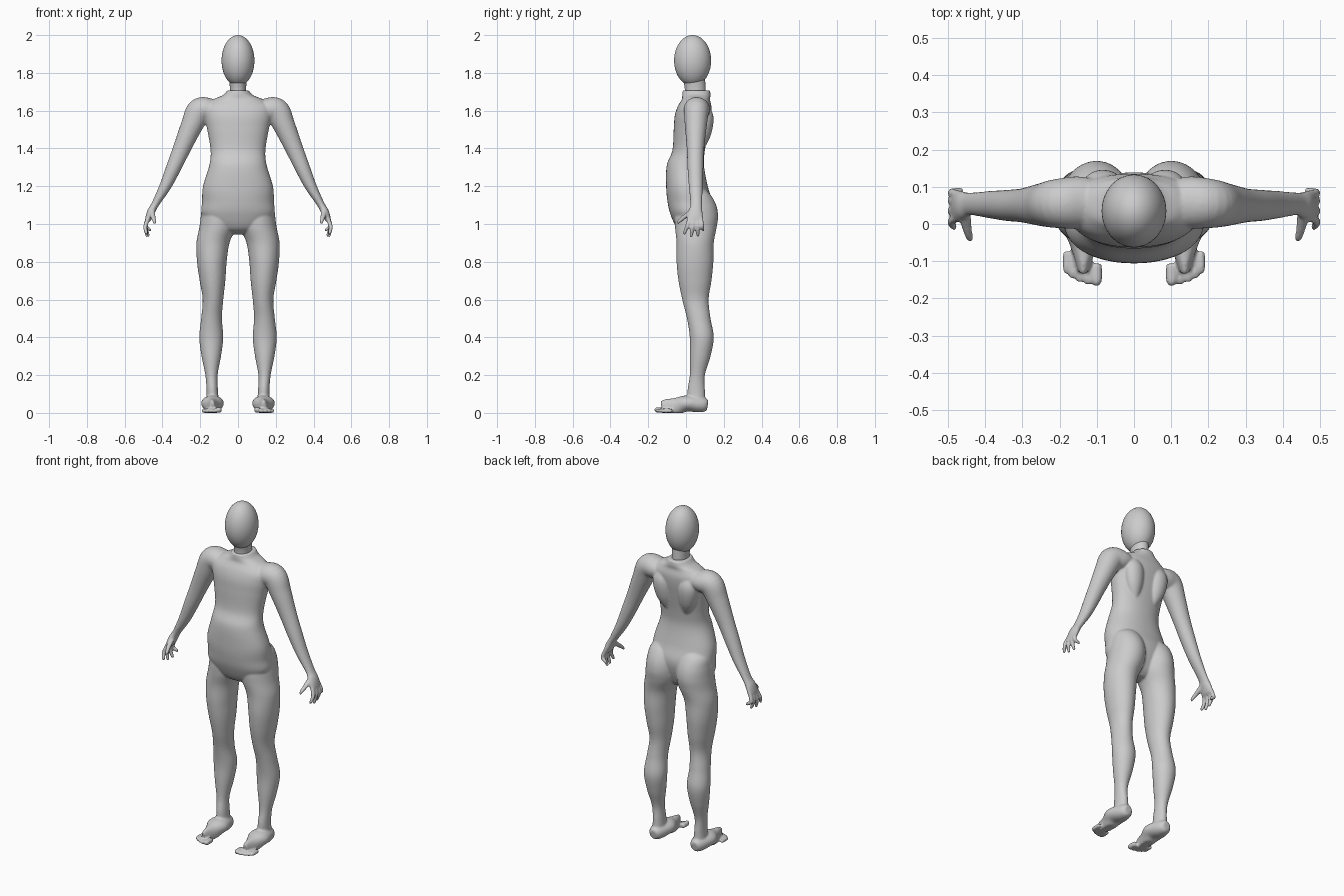
import bpy, bmesh, math
from mathutils import Vector


def catmull(p0, p1, p2, p3, t):
    return [0.5 * (2 * b + (c - a) * t + (2 * a - 5 * b + 4 * c - d) * t * t
                   + (3 * b - a - 3 * c + d) * t ** 3)
            for a, b, c, d in zip(p0, p1, p2, p3)]


def loft(bm, rows, hint=(0, 1, 0), normal=None, power=2.0, mirror=1, n=40, steps=6):
    """Smooth tube through rows (x, y, z, radius_u, radius_v); v follows the hint axis."""
    fine = []
    for i in range(len(rows) - 1):
        p = [rows[max(0, min(len(rows) - 1, i + k))] for k in (-1, 0, 1, 2)]
        fine += [catmull(*p, s / steps) for s in range(steps)]
    fine.append(list(rows[-1]))
    rings = []
    for i, r in enumerate(fine):
        a, b = fine[max(0, i - 1)], fine[min(len(fine) - 1, i + 1)]
        t = Vector(normal) if normal else (Vector(b[:3]) - Vector(a[:3])).normalized()
        v = Vector(hint)
        v = (v - t * v.dot(t)).normalized()
        u = v.cross(t)
        ring = []
        for k in range(n):
            c, s = math.cos(2 * math.pi * k / n), math.sin(2 * math.pi * k / n)
            e = 2 / power
            co = Vector(r[:3]) + u * (math.copysign(abs(c) ** e, c) * max(r[3], .001)) \
                + v * (math.copysign(abs(s) ** e, s) * max(r[4], .001))
            ring.append(bm.verts.new((co.x * mirror, co.y, max(co.z, 0))))
        rings.append(ring)
    faces = [bm.faces.new(rings[0]), bm.faces.new(rings[-1])]
    for a, b in zip(rings, rings[1:]):
        for k in range(n):
            faces.append(bm.faces.new((a[k], a[(k + 1) % n], b[(k + 1) % n], b[k])))
    bmesh.ops.recalc_face_normals(bm, faces=faces)


def spans(rows):
    """Turn (z, x0, x1, front, back) into loft rows."""
    return [((a + b) / 2, (f + k) / 2, z, abs(b - a) / 2, (k - f) / 2) for z, a, b, f, k in rows]


def finish(bm, name):
    me = bpy.data.meshes.new(name)
    bm.to_mesh(me)
    bm.free()
    for p in me.polygons:
        p.use_smooth = True
    ob = bpy.data.objects.new(name, me)
    bpy.context.collection.objects.link(ob)
    return ob


UP = (0, 0, 1)
body = bmesh.new()

# Torso with collar
torso = [(.945, .03, .01, .07), (.975, .13, -.045, .10), (1.05, .19, -.082, .13),
         (1.12, .19, -.098, .138), (1.2, .185, -.105, .115), (1.31, .152, -.102, .095),
         (1.39, .145, -.072, .10), (1.5, .163, -.065, .12), (1.57, .178, -.06, .132),
         (1.62, .18, -.045, .135), (1.66, .13, -.022, .127), (1.682, .08, -.02, .13),
         (1.708, .056, -.017, .127)]
loft(body, spans([(z, -h, h, f, b) for z, h, f, b in torso]), normal=UP, power=2.2, n=64)

leg = [(1.19, .12, .08, .05, .09), (1.155, .175, .025, -.02, .13), (1.10, .19, .008, -.05, .16),
       (1.04, .197, .004, -.06, .17), (.98, .205, .012, -.058, .162), (.90, .22, .045, -.05, .147),
       (.80, .217, .06, -.05, .145), (.70, .203, .067, -.04, .135), (.60, .187, .078, -.02, .12),
       (.50, .195, .085, .005, .13), (.40, .205, .078, .02, .147), (.30, .193, .09, .02, .13),
       (.20, .173, .108, .02, .10), (.12, .167, .106, .008, .10), (.04, .17, .10, .01, .105)]
foot = [(.135, .115, .04, .025, .02), (.135, .10, .042, .036, .036), (.135, .06, .045, .042, .05),
        (.135, .0, .05, .042, .06), (.135, -.05, .033, .047, .04), (.136, -.10, .02, .053, .022),
        (.137, -.125, .014, .05, .015)]
toes = [(.101, -.166, .015), (.125, -.164, .011), (.146, -.157, .011), (.165, -.147, .011),
        (.181, -.133, .011)]
arm = [(.10, .06, 1.60, .045, .06), (.15, .058, 1.606, .06, .07), (.205, .055, 1.597, .068, .066),
       (.245, .052, 1.52, .058, .058), (.297, .05, 1.40, .047, .046), (.34, .05, 1.30, .04, .042),
       (.385, .052, 1.20, .031, .037), (.438, .054, 1.105, .02, .031),
       (.46, .05, 1.065, .021, .038), (.476, .048, 1.025, .016, .044), (.479, .048, 1.012, .01, .04)]
fingers = [(.022, -.008, .483, .943), (.042, .028, .48, .93), (.06, .063, .474, .933),
           (.079, .09, .465, .96)]

for s in (1, -1):
    loft(body, spans(leg), normal=UP, mirror=s)
    loft(body, foot, hint=(1, 0, 0), mirror=s)
    for x, y, r in toes:
        loft(body, [(x, y + .06, r, r, r), (x, y + .012, r, r, r), (x, y, r * .8, .004, .005)],
             hint=(1, 0, 0), mirror=s, n=16)
    loft(body, arm, mirror=s)
    for y0, y1, x, z in fingers:
        loft(body, [(.468, y0, 1.045, .011, .011), (.49, (y0 + y1) / 2, .99, .0115, .0115),
                    (x + .002, y1, z + .01, .009, .009), (x, y1, z, .005, .005)], mirror=s, n=16)
    # Thumb
    loft(body, [(.455, .035, 1.07, .014, .016), (.45, -.005, 1.04, .012, .014),
                (.443, -.035, 1.015, .01, .01), (.44, -.046, 1.0, .005, .005)],
         hint=(1, 0, 0), mirror=s, n=16)
    # Shoulder blade
    loft(body, [(.09, .09, 1.63, .02, .02), (.085, .10, 1.57, .055, .045),
                (.075, .09, 1.48, .05, .043), (.06, .075, 1.40, .02, .02)], mirror=s)

# Fuse the body parts into one smooth skin
body_ob = finish(body, "body")
rm = body_ob.modifiers.new("fuse", 'REMESH')
rm.mode = 'VOXEL'
rm.voxel_size = .0055
rm.use_smooth_shade = True
sm = body_ob.modifiers.new("soften", 'SMOOTH')
sm.factor = .5
sm.iterations = 6

# Neck
neck = bmesh.new()
loft(neck, spans([(1.66, -.044, .044, -.008, .104), (1.71, -.043, .043, -.006, .104),
                  (1.75, -.045, .045, -.012, .102), (1.80, -.05, .05, -.02, .10)]), normal=UP)
finish(neck, "neck")

# Head
bpy.ops.mesh.primitive_uv_sphere_add(segments=48, ring_count=32, location=(0, .035, 1.865))
head = bpy.context.object
head.name = "head"
head.scale = (.087, .098, .135)
bpy.ops.object.shade_smooth()
